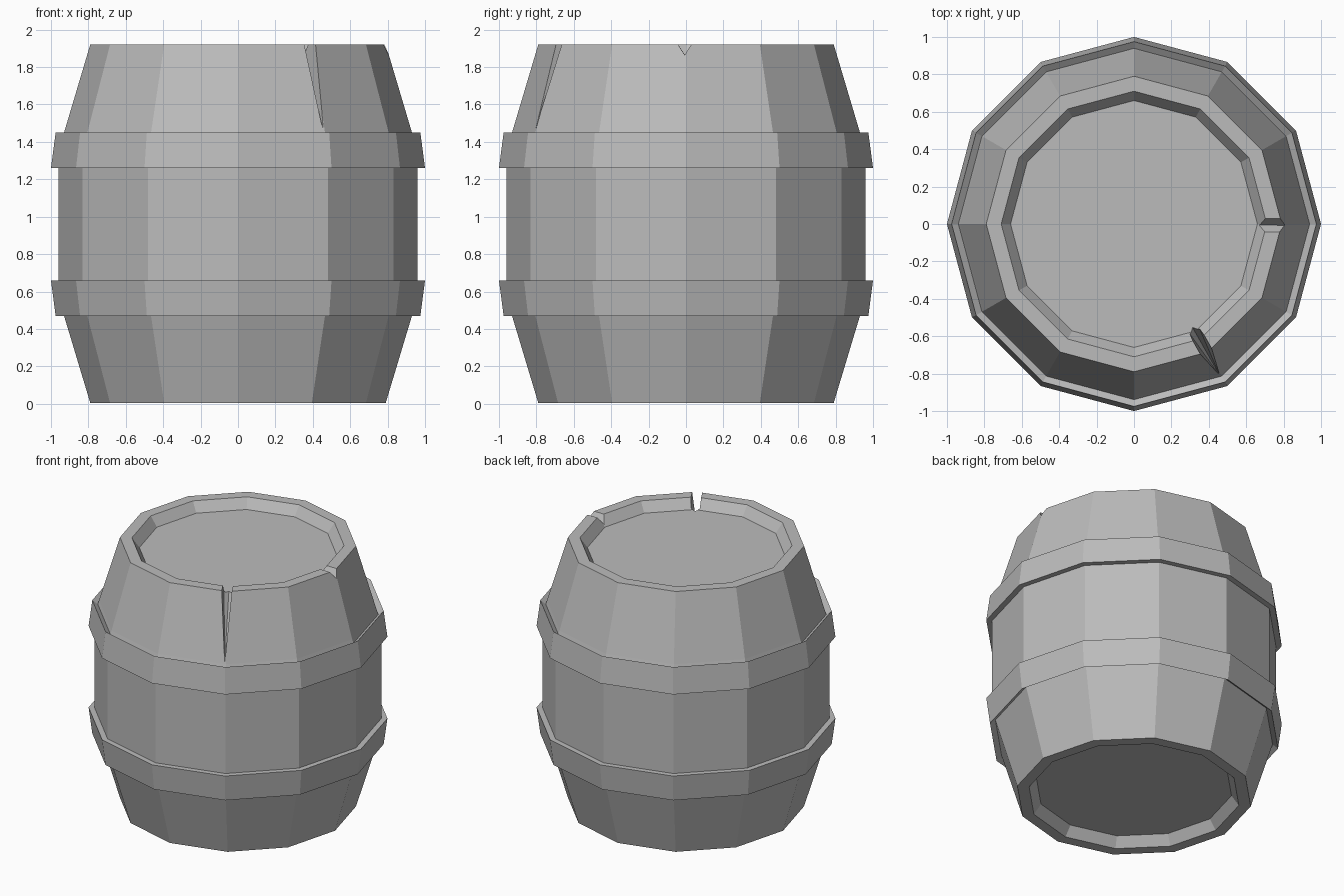
import bpy, bmesh, math
from mathutils import Matrix, Vector

if "Cube" in bpy.data.objects:
    bpy.data.objects.remove(bpy.data.objects["Cube"])

SIDES = 12
TOP, BASE = 1.92, 0.005

grey = bpy.data.materials.new("barrel grey")
grey.use_nodes = True
colour = (0.5, 0.5, 0.5, 1)
grey.diffuse_color = colour
grey.node_tree.nodes["Principled BSDF"].inputs["Base Color"].default_value = colour


def add_object(name, bm):
    mesh = bpy.data.meshes.new(name)
    bm.to_mesh(mesh)
    bm.free()
    mesh.materials.append(grey)
    obj = bpy.data.objects.new(name, mesh)
    bpy.context.collection.objects.link(obj)
    return obj


def revolve(name, profile, capped=False):
    """Turn a bottom-to-top (radius, height) profile into a faceted ring."""
    bm = bmesh.new()
    rings = []
    for r, z in profile:
        angles = [math.tau * i / SIDES for i in range(SIDES)]
        rings.append([bm.verts.new((r * math.cos(a), r * math.sin(a), z)) for a in angles])
    for low, high in zip(rings, rings[1:]):
        for i in range(SIDES):
            j = (i + 1) % SIDES
            bm.faces.new((low[i], low[j], high[j], high[i]))
    if capped:
        bm.faces.new(rings[0][::-1])
        bm.faces.new(rings[-1])
    return add_object(name, bm)


def cut_notch(target, degrees, keel, half_width, inner, outer):
    """Cut a V groove through the rim; keel is its (radius, height) floor line."""
    bm = bmesh.new()
    points = [Vector((r, 0, z)) for r, z in keel]
    for side in (-half_width, half_width):
        points += [Vector((r, side, TOP + 0.03)) for r in (inner, outer)]
    turn = Matrix.Rotation(math.radians(degrees), 3, "Z")
    for p in points:
        bm.verts.new(turn @ p)
    bmesh.ops.convex_hull(bm, input=bm.verts)
    bmesh.ops.recalc_face_normals(bm, faces=bm.faces)
    cutter = add_object("notch_cutter", bm)
    cutter.hide_render = True
    mod = target.modifiers.new("notch", "BOOLEAN")
    mod.operation = "DIFFERENCE"
    mod.solver = "EXACT"
    mod.object = cutter
    bpy.context.view_layer.objects.active = target
    bpy.ops.object.modifier_apply(modifier=mod.name)
    bpy.data.objects.remove(cutter)


# Barrel body with recessed lid and base
body = revolve("barrel_body", [
    (0.66, BASE + 0.07), (0.71, BASE), (0.79, BASE), (0.93, 0.47), (0.96, 0.57),
    (0.96, 1.36), (0.93, 1.45), (0.79, TOP), (0.71, TOP), (0.66, TOP - 0.07),
], capped=True)

# Long split down the front stave and a small chip in the rim
cut_notch(body, -60.5, [(0.62, 1.87), (0.935, 1.45)], 0.036, 0.6, 0.81)
cut_notch(body, -0.5, [(0.62, 1.865), (0.86, 1.865)], 0.055, 0.6, 0.86)

# Hoops, lipped inwards at their narrow ends
hoop = [(0.935, 0.50), (0.975, 0.47), (1.0, 0.66), (0.955, 0.66)]
revolve("lower_hoop", hoop)
revolve("upper_hoop", [(r, TOP - z) for r, z in reversed(hoop)])
